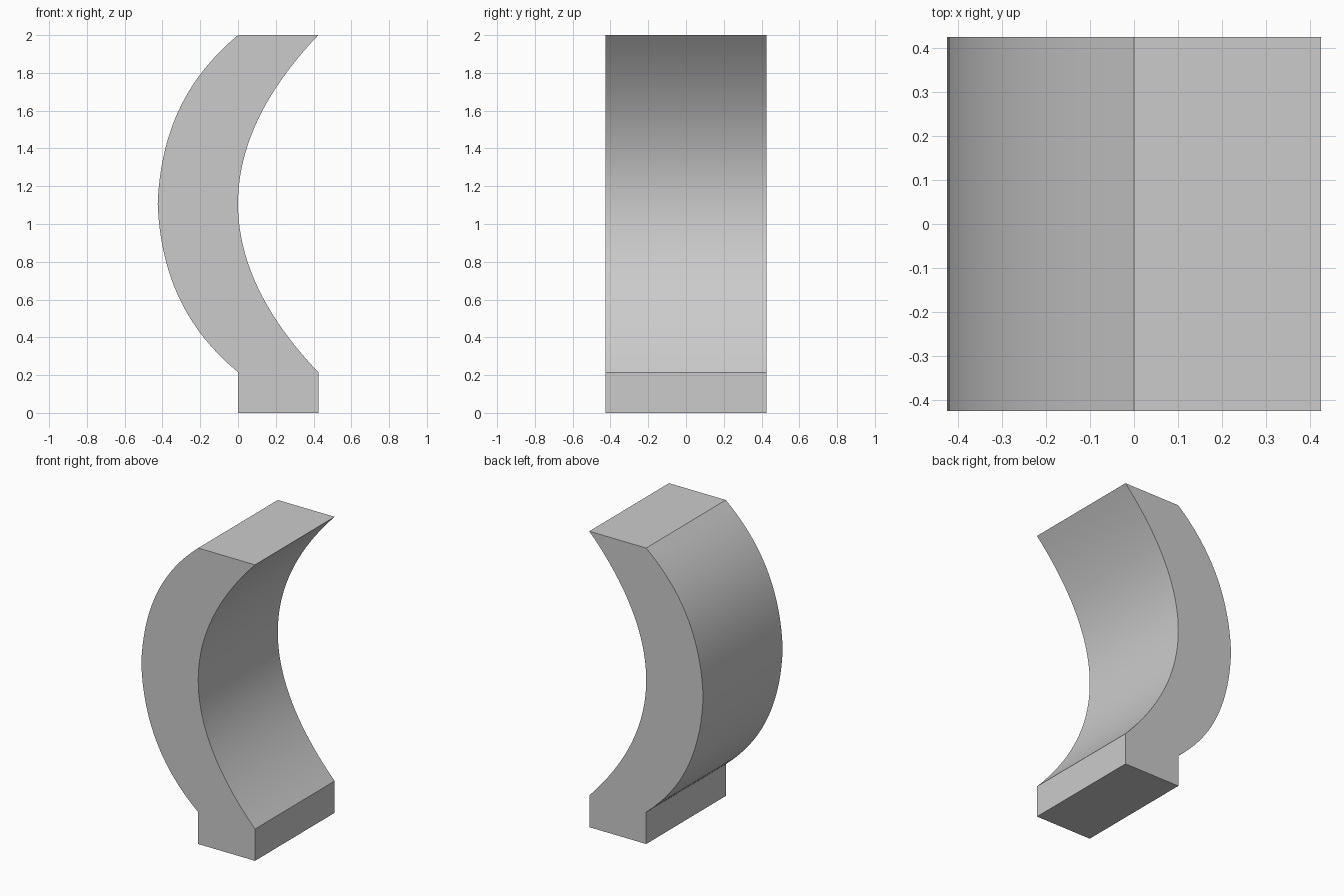
import bpy
import bmesh
import math

cube = bpy.data.objects.get("Cube")
if cube:
    bpy.data.objects.remove(cube, do_unlink=True)

WIDTH = 0.425        # thickness in x, and half depth in y
BASE_TOP, TOP = 0.215, 2.0
MID = (BASE_TOP + TOP) / 2
STEPS = 40

# Single plain grey
grey = bpy.data.materials.new("light_grey")
grey.use_nodes = True
colour = (0.6, 0.6, 0.6, 1)
grey.diffuse_color = colour
grey.node_tree.nodes["Principled BSDF"].inputs["Base Color"].default_value = colour


def outer(u):
    """Rounded outer bow, with a faint ridge at mid height."""
    return -WIDTH + 0.03 * u + 0.27 * u**2 + 0.125 * u**4


def inner(u):
    """Shallower inner bow."""
    return WIDTH * u**2


def bow(shape):
    """Profile points from the base up to the top."""
    points = []
    for i in range(STEPS + 1):
        t = 2 * i / STEPS - 1
        points.append((shape(abs(t)), MID + t * (TOP - MID)))
    return points


# Curved bracket with its square foot, as one extruded side profile
profile = [(0, 0), (WIDTH, 0)] + bow(inner) + bow(outer)[::-1]
bm = bmesh.new()
side = bm.faces.new([bm.verts.new((x, -WIDTH, z)) for x, z in profile])
extruded = bmesh.ops.extrude_face_region(bm, geom=[side], use_keep_orig=True)
moved = [v for v in extruded["geom"] if isinstance(v, bmesh.types.BMVert)]
bmesh.ops.translate(bm, verts=moved, vec=(0, 2 * WIDTH, 0))
bmesh.ops.recalc_face_normals(bm, faces=bm.faces)

mesh = bpy.data.meshes.new("curved_bracket")
bm.to_mesh(mesh)
bm.free()
mesh.materials.append(grey)
bracket = bpy.data.objects.new("curved_bracket", mesh)
bpy.context.collection.objects.link(bracket)

# Smooth bows, sharp corners
bpy.ops.object.select_all(action="DESELECT")
bracket.select_set(True)
bpy.context.view_layer.objects.active = bracket
bpy.ops.object.shade_smooth_by_angle(angle=math.radians(30))
